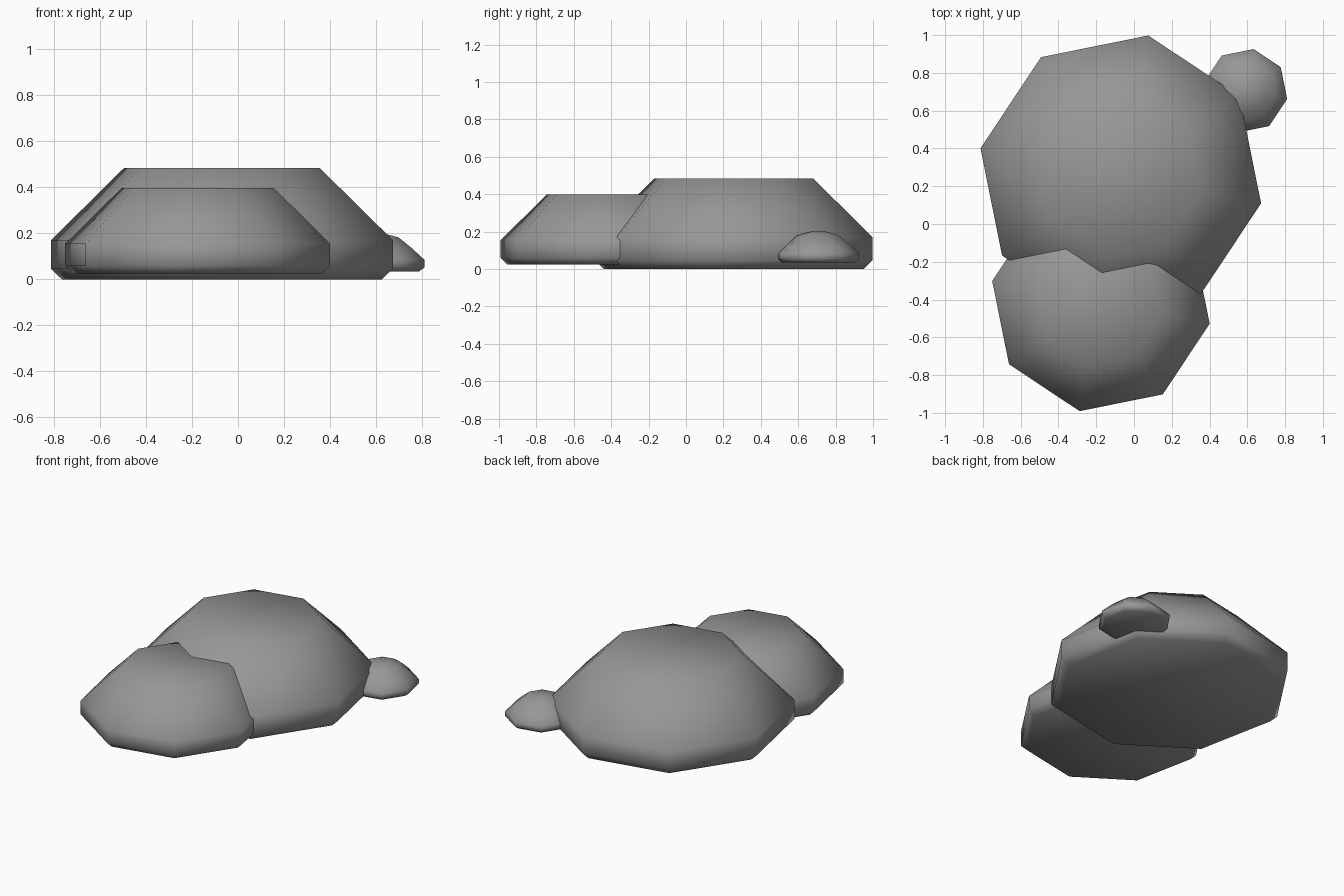
import bpy, bmesh
from math import sin, cos, radians

if "Cube" in bpy.data.objects:
    bpy.data.objects.remove(bpy.data.objects["Cube"])

SIDES = 8
TURN = radians(-11.1)

# (radius, height) outline of the flat-topped boulder, bottom to top
BOULDER = [(0.708, 0.0), (0.757, 0.046), (0.757, 0.17), (0.434, 0.483)]
# domed outline of the little pebble
PEBBLE = [(0.20, 0.0), (0.225, 0.018), (0.225, 0.05), (0.17, 0.10),
          (0.11, 0.148), (0.035, 0.168)]

# dark grey stone
stone = bpy.data.materials.new("stone")
stone.diffuse_color = (0.31, 0.31, 0.31, 1.0)
stone.use_nodes = True
stone.node_tree.nodes["Principled BSDF"].inputs["Base Color"].default_value = stone.diffuse_color


def rock(name, profile, location, scale=1.0):
    """Stack octagonal rings along the profile and cap both ends."""
    bm = bmesh.new()
    rings = []
    for r, z in profile:
        ring = []
        for i in range(SIDES):
            a = TURN + radians(360 / SIDES) * i
            ring.append(bm.verts.new((r * scale * cos(a), r * scale * sin(a), z * scale)))
        rings.append(ring)
    for low, high in zip(rings, rings[1:]):
        for i in range(SIDES):
            j = (i + 1) % SIDES
            bm.faces.new((low[i], low[j], high[j], high[i]))
    bm.faces.new(rings[0][::-1])
    bm.faces.new(rings[-1])
    bmesh.ops.recalc_face_normals(bm, faces=bm.faces)
    for f in bm.faces:
        f.smooth = True
    mesh = bpy.data.meshes.new(name)
    bm.to_mesh(mesh)
    bm.free()
    mesh.materials.append(stone)
    obj = bpy.data.objects.new(name, mesh)
    obj.location = location
    bpy.context.collection.objects.link(obj)
    return obj


# Two boulders of the same shape, plus a pebble beside the big one
rock("large_rock", BOULDER, (-0.07, 0.255, 0.0))
rock("medium_rock", BOULDER, (-0.175, -0.415, 0.023), 0.775)
rock("small_rock", PEBBLE, (0.59, 0.705, 0.034))
